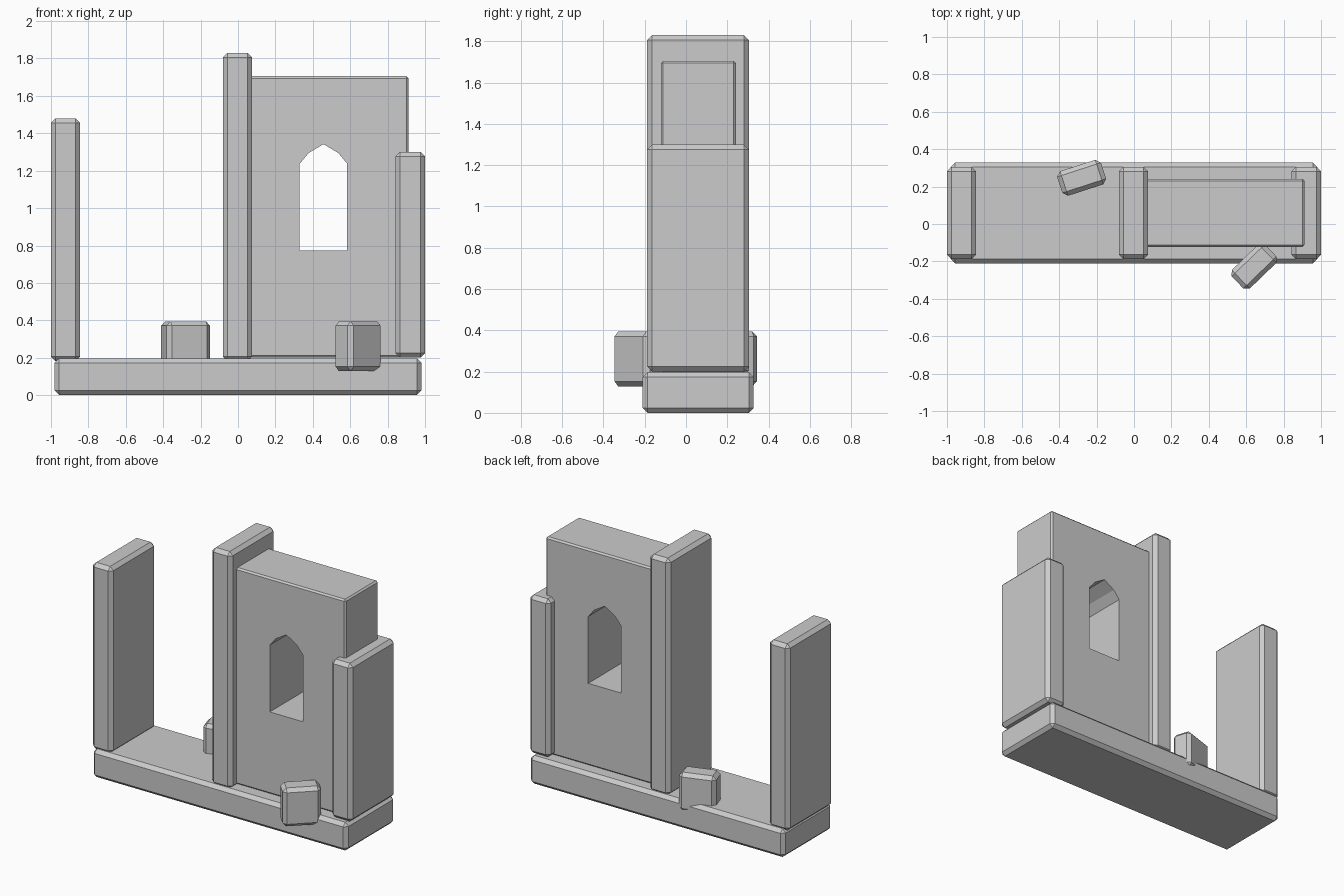
import bpy, bmesh
from math import radians

if "Cube" in bpy.data.objects:
    bpy.data.objects.remove(bpy.data.objects["Cube"])


def block(name, lo, hi, bevel=0.024, turn=0):
    """Chamfered box between two corners, optionally turned about z."""
    bpy.ops.mesh.primitive_cube_add(
        size=1, location=[(a + b) / 2 for a, b in zip(lo, hi)],
        rotation=(0, 0, radians(turn)))
    ob = bpy.context.object
    ob.name = name
    ob.scale = [b - a for a, b in zip(lo, hi)]
    bpy.ops.object.transform_apply(location=False, rotation=False, scale=True)
    mod = ob.modifiers.new("chamfer", 'BEVEL')
    mod.width, mod.segments = bevel, 1
    return ob


# Floor slab
block("base_slab", (-0.98, -0.21, 0), (0.98, 0.328, 0.197))

# Broken pillars of different heights
for name, x0, x1, z0, z1 in (
        ("left_pillar", -1.0, -0.845, 0.182, 1.48),
        ("middle_pillar", -0.08, 0.075, 0.182, 1.83),
        ("right_pillar", 0.842, 1.0, 0.2, 1.3)):
    block(name, (x0, -0.188, z0), (x1, 0.305, z1))

# Wall panel
wall = block("wall", (0.0, -0.122, 0.2), (0.912, 0.241, 1.705), 0.011)

# Pointed window opening, extruded from its outline
outline = [(-0.127, 0.772), (0.127, 0.772), (0.127, 1.237),
           (0.08, 1.294), (0, 1.342), (-0.08, 1.294), (-0.127, 1.237)]
bm = bmesh.new()
face = bm.faces.new([bm.verts.new((0.457 + x, -0.5, z)) for x, z in outline])
ext = bmesh.ops.extrude_face_region(bm, geom=[face])
bmesh.ops.translate(bm, vec=(0, 1, 0),
                    verts=[v for v in ext["geom"] if isinstance(v, bmesh.types.BMVert)])
bmesh.ops.recalc_face_normals(bm, faces=bm.faces)
mesh = bpy.data.meshes.new("window_cutter")
bm.to_mesh(mesh)
bm.free()
cutter = bpy.data.objects.new("window_cutter", mesh)
bpy.context.collection.objects.link(cutter)
cutter.hide_render = True
cutter.display_type = 'WIRE'
cut = wall.modifiers.new("window", 'BOOLEAN')
cut.operation, cut.solver, cut.object = 'DIFFERENCE', 'EXACT', cutter

# Apply the cut so the helper can be removed
bpy.ops.object.select_all(action='DESELECT')
wall.select_set(True)
bpy.context.view_layer.objects.active = wall
for m in [m.name for m in wall.modifiers]:
    bpy.ops.object.modifier_apply(modifier=m)
bpy.data.objects.remove(cutter)

# Fallen stones
for name, x, y, turn in (("back_stone", -0.28, 0.247, 18),
                         ("front_stone", 0.642, -0.227, 44)):
    block(name, (x - 0.123, y - 0.069, 0.128), (x + 0.123, y + 0.069, 0.395), turn=turn)
